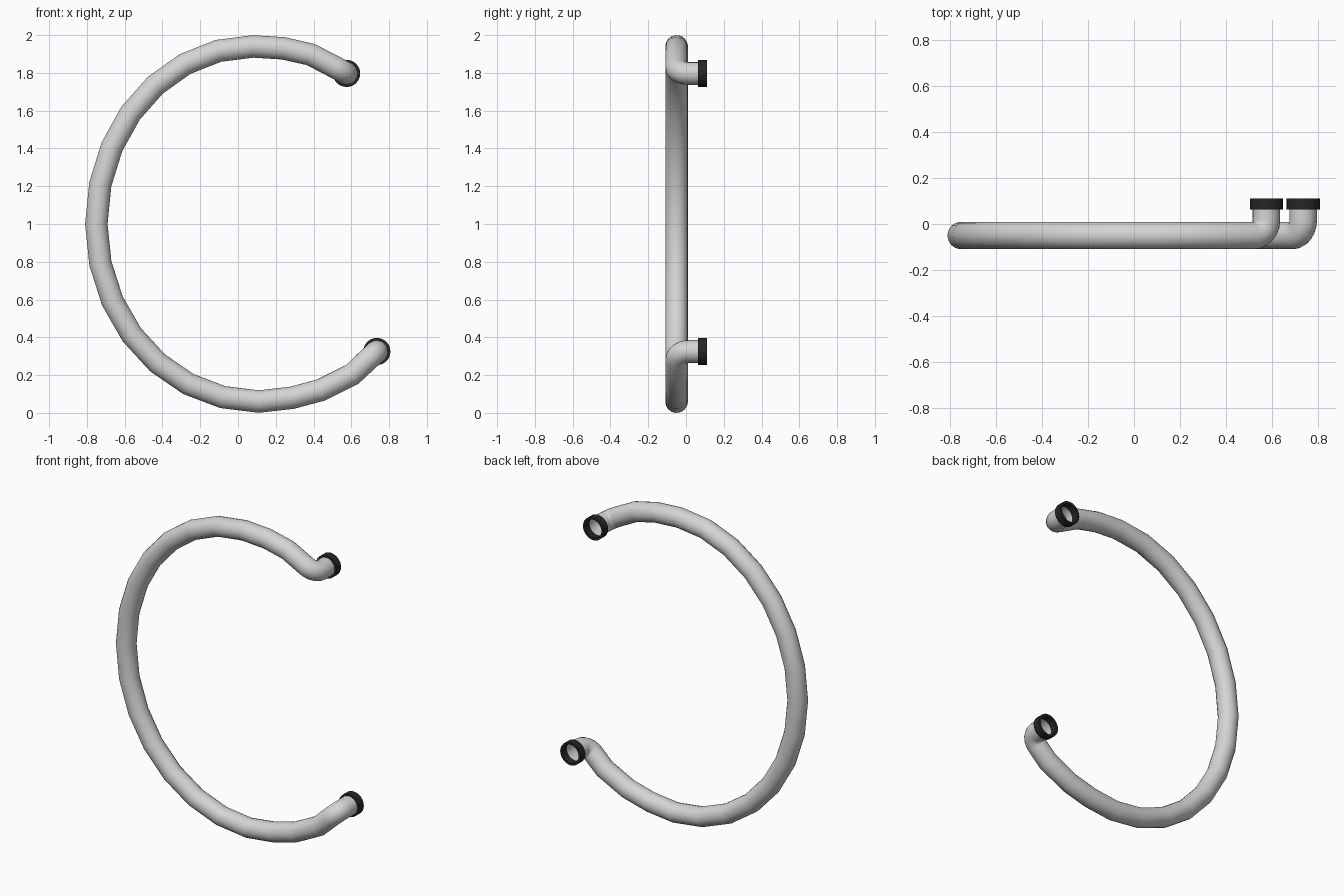
import bpy, bmesh, math
from mathutils import Vector

if "Cube" in bpy.data.objects:
    bpy.data.objects.remove(bpy.data.objects["Cube"])

TUBE_R, SIDES, TUBE_Y, BEND = 0.06, 20, -0.05, 0.065
RING_BACK, RING_FRONT, RING_OUT, RING_IN = 0.11, 0.063, 0.072, 0.058


def material(name, rgb):
    m = bpy.data.materials.new(name)
    m.diffuse_color = (*rgb, 1)
    m.use_nodes = True
    m.node_tree.nodes["Principled BSDF"].inputs["Base Color"].default_value = m.diffuse_color
    return m


pale_grey = material("pale grey", (0.66, 0.66, 0.66))
black = material("black", (0.018, 0.019, 0.02))


def finish(bm, name, mat, angle):
    me = bpy.data.meshes.new(name)
    bm.to_mesh(me)
    bm.free()
    me.materials.append(mat)
    ob = bpy.data.objects.new(name, me)
    bpy.context.collection.objects.link(ob)
    bpy.context.view_layer.objects.active = ob
    ob.select_set(True)
    bpy.ops.object.shade_smooth_by_angle(angle=math.radians(angle))
    ob.select_set(False)
    return ob


def bridge(bm, a, b):
    n = len(a)
    for i in range(n):
        bm.faces.new((a[i], a[(i + 1) % n], b[(i + 1) % n], b[i]))


# Tube path: two quarter ellipses on the left, with short tails on the right
def quarter(cx, a, start):
    return [(cx + a * math.cos(t), 1 + 0.94 * math.sin(t))
            for t in (math.radians(start + 90 * i / 7) for i in range(8))]


flat = [(0.385, 1.897), (0.24, 1.93)] + quarter(0.08, 0.83, 90)
flat += quarter(0.11, 0.86, 180)[1:] + [(0.285, 0.08), (0.44, 0.121), (0.605, 0.204)]
path = [Vector((x, TUBE_Y, z)) for x, z in flat]
ends = {"upper": (Vector((0.575, TUBE_Y, 1.797)), Vector((0.88, 0, -0.48))),
        "lower": (Vector((0.735, TUBE_Y, 0.325)), Vector((0.74, 0, 0.67)))}


# Elbow turning each end to the back
def elbow(corner, d):
    d = d.normalized()
    back = Vector((0, 1, 0))
    pts = []
    for i in range(7):
        t = math.pi / 2 * i / 6
        pts.append(corner - d * BEND * (1 - math.sin(t)) + back * BEND * (1 - math.cos(t)))
    pts.append(Vector((corner.x, RING_FRONT + 0.005, corner.z)))
    return pts


path = elbow(*ends["upper"])[::-1] + path + elbow(*ends["lower"])

# Sweep a circle along the path
bm = bmesh.new()
prev, last_t, normal = None, None, None
for i, p in enumerate(path):
    before = (p - path[i - 1]).normalized() if i else Vector((0, -1, 0))
    after = (path[i + 1] - p).normalized() if i < len(path) - 1 else Vector((0, 1, 0))
    t = (before + after).normalized()
    if normal is None:
        normal = Vector((1, 0, 0))
    else:
        normal = last_t.rotation_difference(t) @ normal
    last_t = t
    side = t.cross(normal)
    loop = [bm.verts.new(p + TUBE_R * (normal * math.cos(a) + side * math.sin(a)))
            for a in (2 * math.pi * k / SIDES for k in range(SIDES))]
    if prev:
        bridge(bm, prev, loop)
    prev = loop
bmesh.ops.recalc_face_normals(bm, faces=bm.faces)
finish(bm, "bent_tube", pale_grey, 60)

# Open black rings on the two ends
for name, (c, _) in ends.items():
    bm = bmesh.new()
    profile = [(RING_OUT, RING_FRONT), (RING_OUT, RING_BACK), (RING_IN, RING_BACK), (RING_IN, RING_FRONT)]
    loops = [[bm.verts.new((c.x + r * math.cos(a), y, c.z + r * math.sin(a)))
              for a in (2 * math.pi * k / 24 for k in range(24))] for r, y in profile]
    for k in range(4):
        bridge(bm, loops[k], loops[(k + 1) % 4])
    bmesh.ops.recalc_face_normals(bm, faces=bm.faces)
    finish(bm, name + "_end_ring", black, 35)
